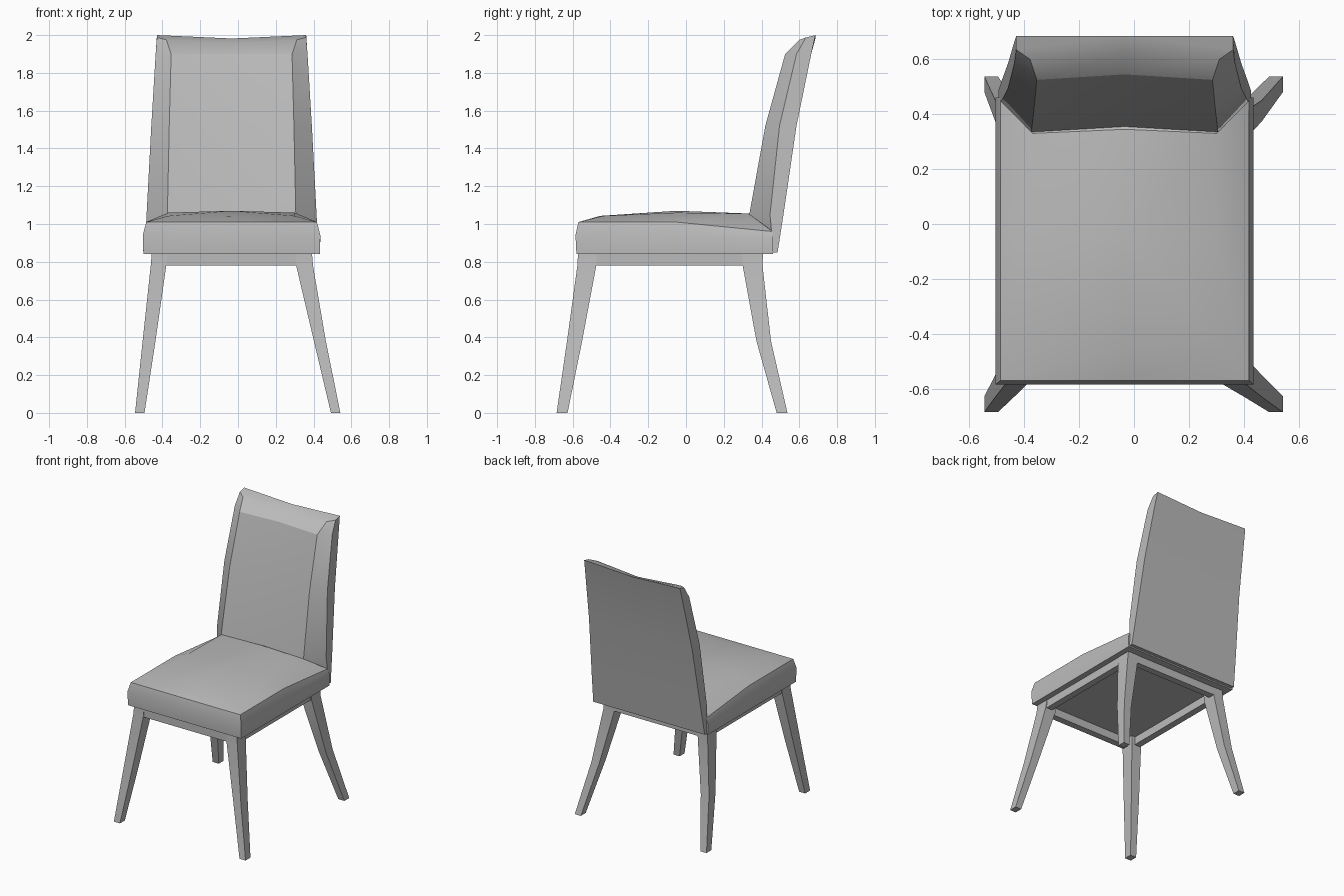
import bpy, bmesh, math

if "Cube" in bpy.data.objects:
    bpy.data.objects.remove(bpy.data.objects["Cube"], do_unlink=True)

grey = bpy.data.materials.new("plain grey")
grey.use_nodes = True
colour = (0.5, 0.5, 0.5, 1)
grey.diffuse_color = colour
bsdf = next(n for n in grey.node_tree.nodes if n.type == 'BSDF_PRINCIPLED')
bsdf.inputs["Base Color"].default_value = colour
bsdf.inputs["Roughness"].default_value = 0.7

CX = -0.034  # middle of the seat and backrest


def loft(name, rings, angle=30, peak=None):
    """Skin matching closed rings, capped, or closed on a peak point."""
    bm = bmesh.new()
    loops = [[bm.verts.new(p) for p in ring] for ring in rings]
    n = len(loops[0])
    for a, b in zip(loops, loops[1:]):
        for i in range(n):
            j = (i + 1) % n
            bm.faces.new((a[i], a[j], b[j], b[i]))
    bm.faces.new(loops[0][::-1])
    top = loops[-1]
    if peak:
        tip = bm.verts.new(peak)
        for i in range(n):
            bm.faces.new((top[i], top[(i + 1) % n], tip))
    else:
        bm.faces.new(top)
    bmesh.ops.recalc_face_normals(bm, faces=bm.faces)
    mesh = bpy.data.meshes.new(name)
    bm.to_mesh(mesh)
    bm.free()
    mesh.materials.append(grey)
    ob = bpy.data.objects.new(name, mesh)
    bpy.context.collection.objects.link(ob)
    bpy.ops.object.select_all(action='DESELECT')
    ob.select_set(True)
    bpy.context.view_layer.objects.active = ob
    bpy.ops.object.shade_smooth_by_angle(angle=math.radians(angle))
    return ob


def box_ring(x0, x1, y0, y1, z):
    return [(x0, y0, z), (x1, y0, z), (x1, y1, z), (x0, y1, z)]


def seat_ring(hw, front, back, z_front, z_mid, z_back, bow=0):
    """Outline of the cushion with middle points on every side."""
    return [(CX - hw, front, z_front), (CX, front - bow, z_front),
            (CX + hw, front, z_front), (CX + hw, -0.05, z_mid),
            (CX + hw, back, z_back), (CX, back + bow, z_back),
            (CX - hw, back, z_back), (CX - hw, -0.05, z_mid)]


# Seat cushion with a softly crowned top
loft("seat_cushion", [
    seat_ring(0.467, -0.58, 0.46, 0.84, 0.84, 0.84),
    seat_ring(0.470, -0.585, 0.46, 0.94, 0.94, 0.92),
    seat_ring(0.452, -0.57, 0.46, 1.01, 1.01, 0.96),
    seat_ring(0.335, -0.44, 0.33, 1.043, 1.06, 1.055, 0.015),
], 35, peak=(CX, -0.05, 1.07))


def back_ring(hw, back, side, inner, front, z, z_front=None, sag=0):
    """Slice of the backrest: flat behind, bevelled towards the front."""
    zf = z if z_front is None else z_front
    zs = (z + zf) / 2
    return [(CX - hw, back, z), (CX - hw, side, zs),
            (CX - inner, front, zf), (CX, front + 0.02, zf - sag),
            (CX + inner, front, zf), (CX + hw, side, zs),
            (CX + hw, back, z), (CX, back, z - sag)]


# Backrest leaning backwards, with a rolled top edge
loft("backrest", [
    back_ring(0.460, 0.485, 0.462, 0.36, 0.44, 0.85),
    back_ring(0.450, 0.516, 0.445, 0.34, 0.335, 1.05),
    back_ring(0.425, 0.585, 0.495, 0.33, 0.42, 1.52),
    back_ring(0.402, 0.663, 0.585, 0.32, 0.525, 1.90),
    back_ring(0.395, 0.685, 0.635, 0.345, 0.60, 2.0, 1.975, 0.018),
], 32)

# Open frame under the seat
X0, X1, Y0, Y1, W = -0.455, 0.39, -0.57, 0.405, 0.05
rails = {
    "front_rail": (X0, X1, Y0, Y0 + W),
    "back_rail": (X0, X1, Y1 - W, Y1),
    "right_rail": (X0, X0 + W, Y0 + W, Y1 - W),
    "left_rail": (X1 - W, X1, Y0 + W, Y1 - W),
}
for name, r in rails.items():
    loft(name, [box_ring(*r, 0.78), box_ring(*r, 0.842)])

# Tapered legs: straight towards the front, curved at the back
heights = (0, 0.38, 0.78, 0.84)
x_spans = {
    "right": ((-0.545, -0.495), (-0.505, -0.437), (-0.462, -0.38), (-0.457, -0.375)),
    "left": ((0.492, 0.542), (0.402, 0.465), (0.308, 0.397), (0.303, 0.392)),
}
y_spans = {
    "front": ((-0.685, -0.627), (-0.63, -0.55), (-0.575, -0.475), (-0.572, -0.47)),
    "back": ((0.48, 0.537), (0.373, 0.45), (0.30, 0.405), (0.30, 0.407)),
}
for side, xs in x_spans.items():
    for end, ys in y_spans.items():
        loft(f"{end}_{side}_leg",
             [box_ring(*x, *y, z) for x, y, z in zip(xs, ys, heights)], 40)
